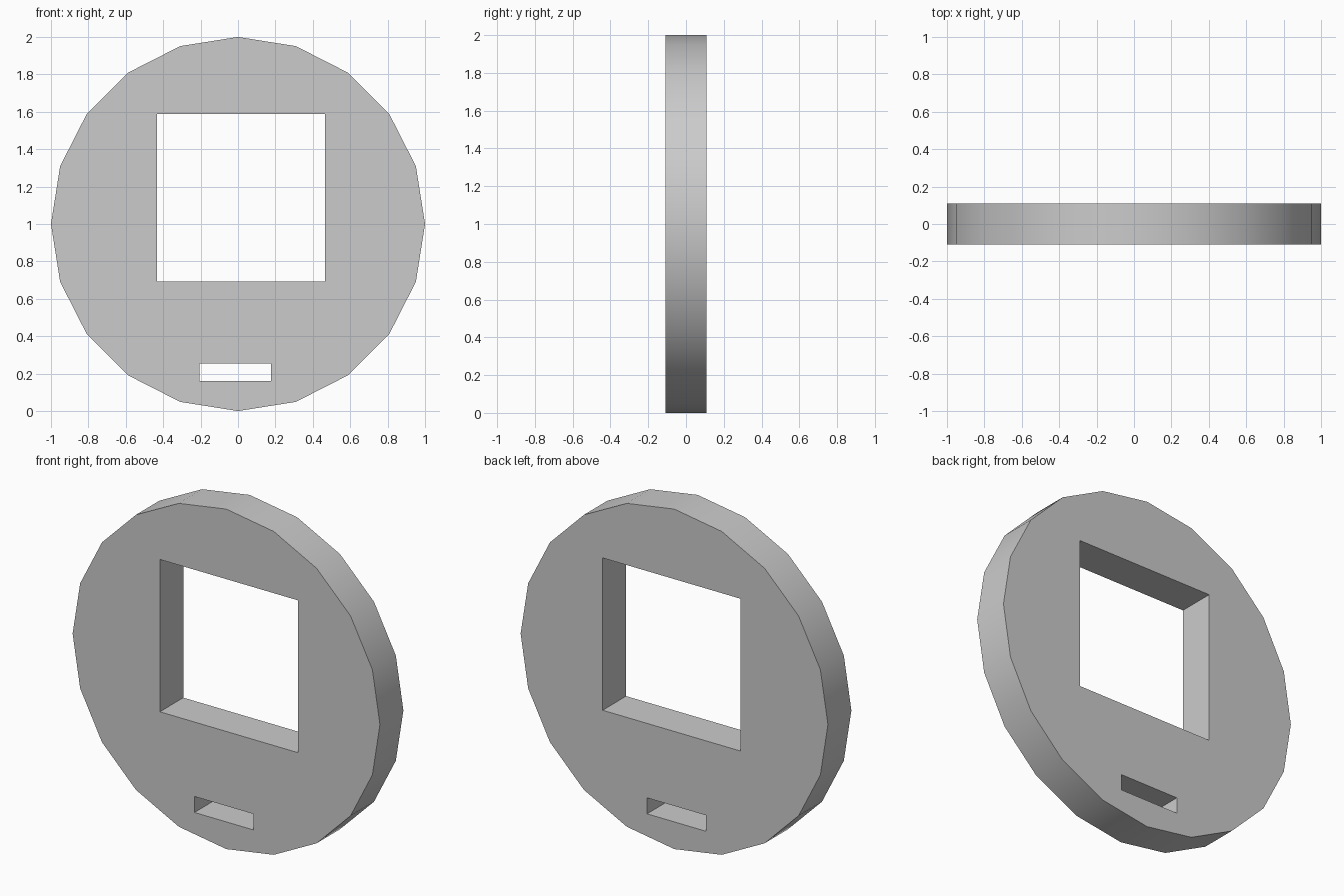
import bpy
import math

if "Cube" in bpy.data.objects:
    bpy.data.objects.remove(bpy.data.objects["Cube"])

HALF_DEPTH = 0.109


def add_cutter(name, x0, x1, z0, z1):
    """Box that passes right through the disc in y."""
    bpy.ops.mesh.primitive_cube_add(size=1, location=((x0 + x1) / 2, 0, (z0 + z1) / 2))
    box = bpy.context.object
    box.name = name
    box.scale = (x1 - x0, 1.0, z1 - z0)
    bpy.ops.object.transform_apply(location=False, rotation=False, scale=True)
    box.hide_render = True
    return box


# Openings: large square window and small slot below it
cutters = [
    add_cutter("window_cutter", -0.432, 0.466, 0.692, 1.588),
    add_cutter("slot_cutter", -0.207, 0.177, 0.16, 0.254),
]

# Twenty-sided disc standing on its edge
bpy.ops.mesh.primitive_cylinder_add(vertices=20, radius=1, depth=2 * HALF_DEPTH,
                                    location=(0, 0, 1), rotation=(math.pi / 2, 0, 0))
disc = bpy.context.object
disc.name = "disc_plate"
bpy.ops.object.transform_apply(location=False, rotation=True, scale=True)

# Cut the openings
for cutter in cutters:
    mod = disc.modifiers.new(cutter.name, 'BOOLEAN')
    mod.operation = 'DIFFERENCE'
    mod.solver = 'EXACT'
    mod.object = cutter
    bpy.ops.object.modifier_apply(modifier=mod.name)
    bpy.data.objects.remove(cutter)

# Smooth rim, crisp faces and openings
bpy.ops.object.shade_smooth_by_angle(angle=math.radians(30))
